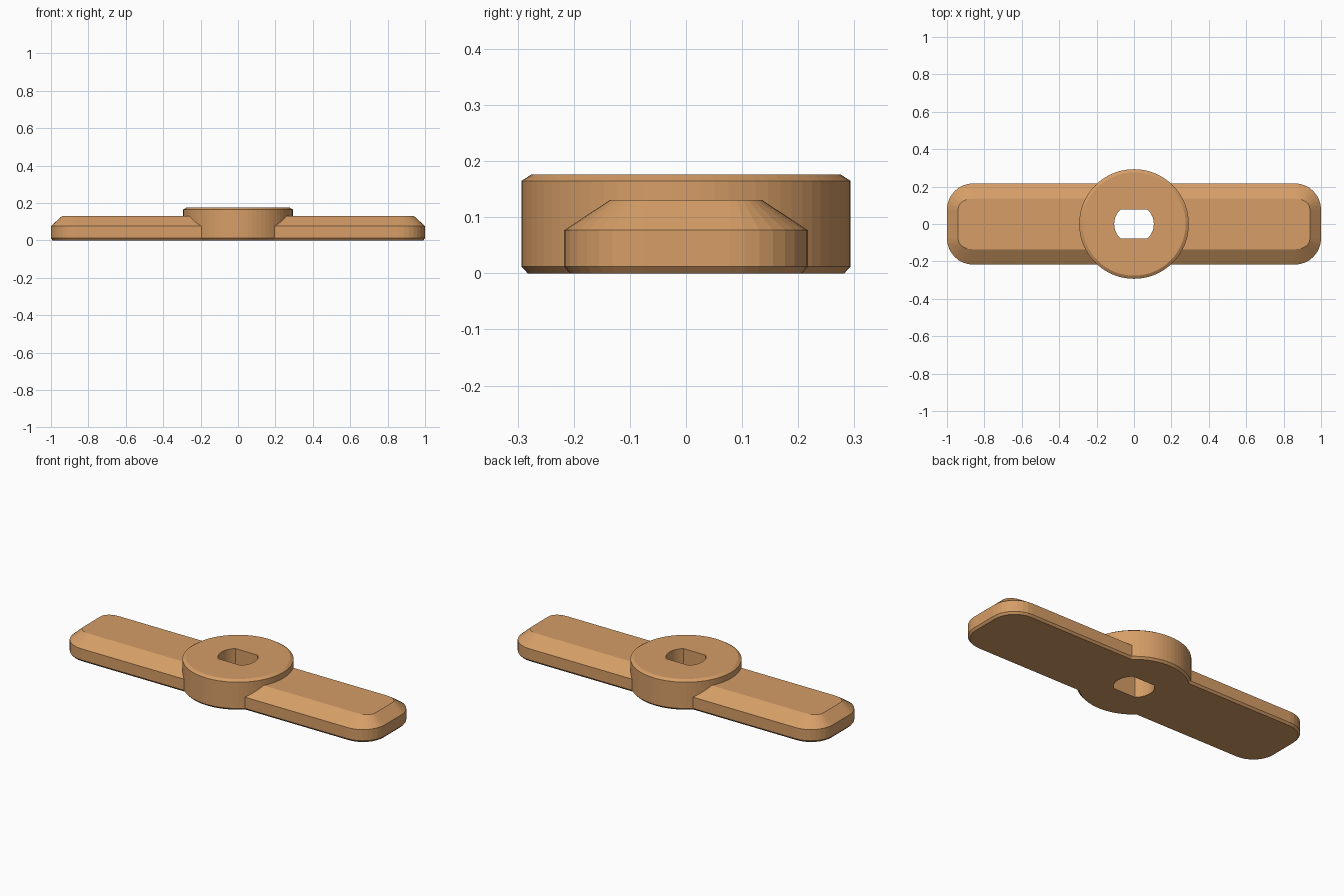
import bpy, bmesh, math

if "Cube" in bpy.data.objects:
    bpy.data.objects.remove(bpy.data.objects["Cube"])

wood = bpy.data.materials.new("tan")
wood.diffuse_color = (0.67, 0.34, 0.135, 1)
wood.use_nodes = True
wood.node_tree.nodes["Principled BSDF"].inputs["Base Color"].default_value = wood.diffuse_color


def loft(name, rings):
    """Closed solid through a stack of equal-length rings."""
    bm = bmesh.new()
    loops = [[bm.verts.new(p) for p in ring] for ring in rings]
    n = len(loops[0])
    bm.faces.new(loops[0][::-1])
    bm.faces.new(loops[-1])
    for a, b in zip(loops, loops[1:]):
        for i in range(n):
            j = (i + 1) % n
            bm.faces.new((a[i], a[j], b[j], b[i]))
    bmesh.ops.recalc_face_normals(bm, faces=bm.faces)
    me = bpy.data.meshes.new(name)
    bm.to_mesh(me)
    bm.free()
    me.materials.append(wood)
    ob = bpy.data.objects.new(name, me)
    bpy.context.collection.objects.link(ob)
    return ob


def circle(r, z, n=72):
    return [(r * math.cos(2 * math.pi * i / n), r * math.sin(2 * math.pi * i / n), z)
            for i in range(n)]


def rounded(hx, hy, rx, ry, z, seg=8):
    """Rectangle with elliptical corners."""
    pts = []
    for q, (sx, sy) in enumerate([(1, 1), (-1, 1), (-1, -1), (1, -1)]):
        for i in range(seg + 1):
            a = math.pi / 2 * (q + i / seg)
            pts.append((sx * (hx - rx) + rx * math.cos(a),
                        sy * (hy - ry) + ry * math.sin(a), z))
    return pts


def double_d(r, flat, z, seg=12):
    """Circle cut by two flats."""
    a0 = math.asin(flat / r)
    return [(r * math.cos(a + s), r * math.sin(a + s), z)
            for s in (0, math.pi)
            for a in [-a0 + 2 * a0 * i / seg for i in range(seg + 1)]]


# Bar with bevelled top and small bottom chamfer
bar = loft("two_blade_bar", [
    rounded(0.99, 0.207, 0.13, 0.13, 0),
    rounded(1.0, 0.217, 0.14, 0.14, 0.012),
    rounded(1.0, 0.217, 0.14, 0.14, 0.077),
    rounded(0.94, 0.135, 0.075, 0.055, 0.131)])

# Round hub
hub = loft("hub", [circle(0.282, 0), circle(0.293, 0.012),
                   circle(0.293, 0.165), circle(0.276, 0.176)])

# Double-flat shaft hole
hole = loft("hole_cutter", [double_d(0.106, 0.078, -0.1), double_d(0.106, 0.078, 0.3)])

# Join hub to bar, cut the hole, then drop the helpers
bpy.context.view_layer.objects.active = bar
for tool, op in ((hub, 'UNION'), (hole, 'DIFFERENCE')):
    m = bar.modifiers.new(op.lower(), 'BOOLEAN')
    m.object, m.operation, m.solver = tool, op, 'EXACT'
    bpy.ops.object.modifier_apply(modifier=m.name)
    bpy.data.objects.remove(tool)
